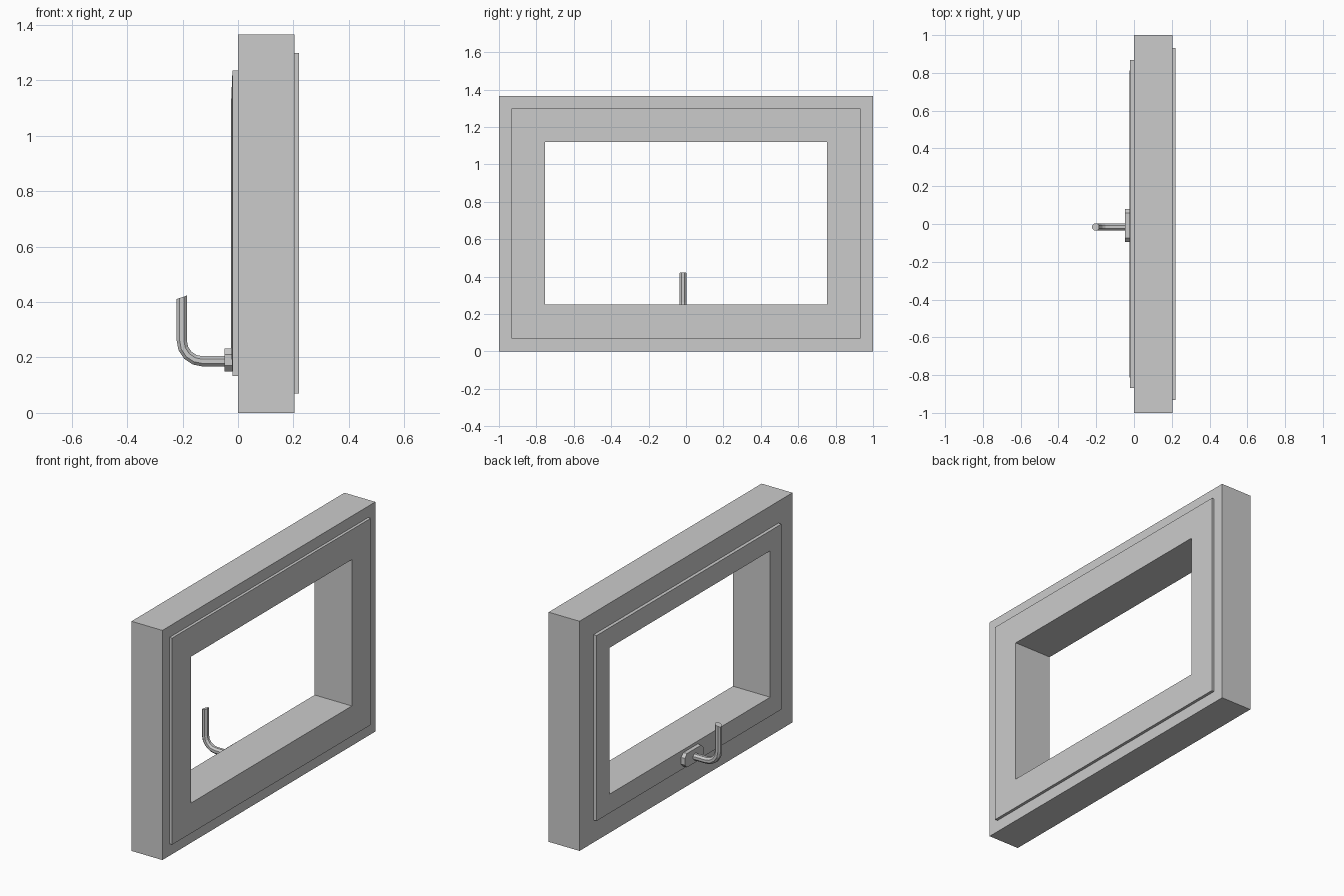
import bpy, bmesh, math
from mathutils import Vector

cube = bpy.data.objects.get("Cube")
if cube:
    bpy.data.objects.remove(cube, do_unlink=True)

grey = bpy.data.materials.new("light_grey")
grey.use_nodes = True
grey.diffuse_color = (0.6, 0.6, 0.6, 1)
grey.node_tree.nodes["Principled BSDF"].inputs["Base Color"].default_value = (0.6, 0.6, 0.6, 1)


def skin(name, loops, closed=False):
    """Join matching loops of points with quads, as a ring or a capped solid."""
    bm = bmesh.new()
    rows = [[bm.verts.new(p) for p in loop] for loop in loops]
    n = len(rows[0])
    pairs = list(zip(rows, rows[1:]))
    if closed:
        pairs.append((rows[-1], rows[0]))
    else:
        bm.faces.new(rows[0])
        bm.faces.new(rows[-1])
    for a, b in pairs:
        for i in range(n):
            j = (i + 1) % n
            bm.faces.new((a[i], a[j], b[j], b[i]))
    bmesh.ops.recalc_face_normals(bm, faces=bm.faces)
    mesh = bpy.data.meshes.new(name)
    bm.to_mesh(mesh)
    bm.free()
    mesh.materials.append(grey)
    ob = bpy.data.objects.new(name, mesh)
    bpy.context.collection.objects.link(ob)
    return ob


def rect(x, size):
    half, low, high = size
    return [(x, -half, low), (x, half, low), (x, half, high), (x, -half, high)]


# Window frame: stepped profile carried round the opening
opening = (0.755, 0.25, 1.12)
outer = (1.0, 0.0, 1.365)
outside_lip = (0.932, 0.07, 1.298)
inside_lip = (0.868, 0.133, 1.235)
skin("window_frame", [
    rect(0.22, opening), rect(0.22, outside_lip), rect(0.203, outside_lip),
    rect(0.203, outer), rect(0, outer), rect(0, inside_lip),
    rect(-0.02, inside_lip), rect(-0.025, opening)], closed=True)

# Handle plate: rectangle with clipped corners
def plate(x, hy=0.088, hz=0.041, cut=0.021, cy=-0.008, cz=0.191):
    pts = [(hy, cut - hz), (hy, hz - cut), (hy - cut, hz), (cut - hy, hz),
           (-hy, hz - cut), (-hy, cut - hz), (cut - hy, -hz), (hy - cut, -hz)]
    return [(x, cy + y, cz + z) for y, z in pts]

skin("handle_plate", [plate(-0.018), plate(-0.048)])

# Handle lever: eight-sided bar bent upward
y, z0, bend, radius, sides = -0.016, 0.186, 0.075, 0.02, 8
stations = [(-0.04, z0, 0)]
for k in range(5):
    a = math.pi / 2 * k / 4
    stations.append((-0.128 - bend * math.sin(a), z0 + bend * (1 - math.cos(a)), a))
stations.append((-0.203, 0.417, math.pi / 2))

rings = []
for x, z, a in stations:
    normal = Vector((math.sin(a), 0, math.cos(a)))
    ring = []
    for i in range(sides):
        t = math.tau * (i + 0.5) / sides
        ring.append(Vector((x, y, z)) + normal * radius * math.cos(t)
                    + Vector((0, radius * math.sin(t), 0)))
    rings.append(ring)
# Slanted tip
for p in rings[-1]:
    p.z += (p.x + 0.203) * 0.35
skin("handle_lever", rings)
